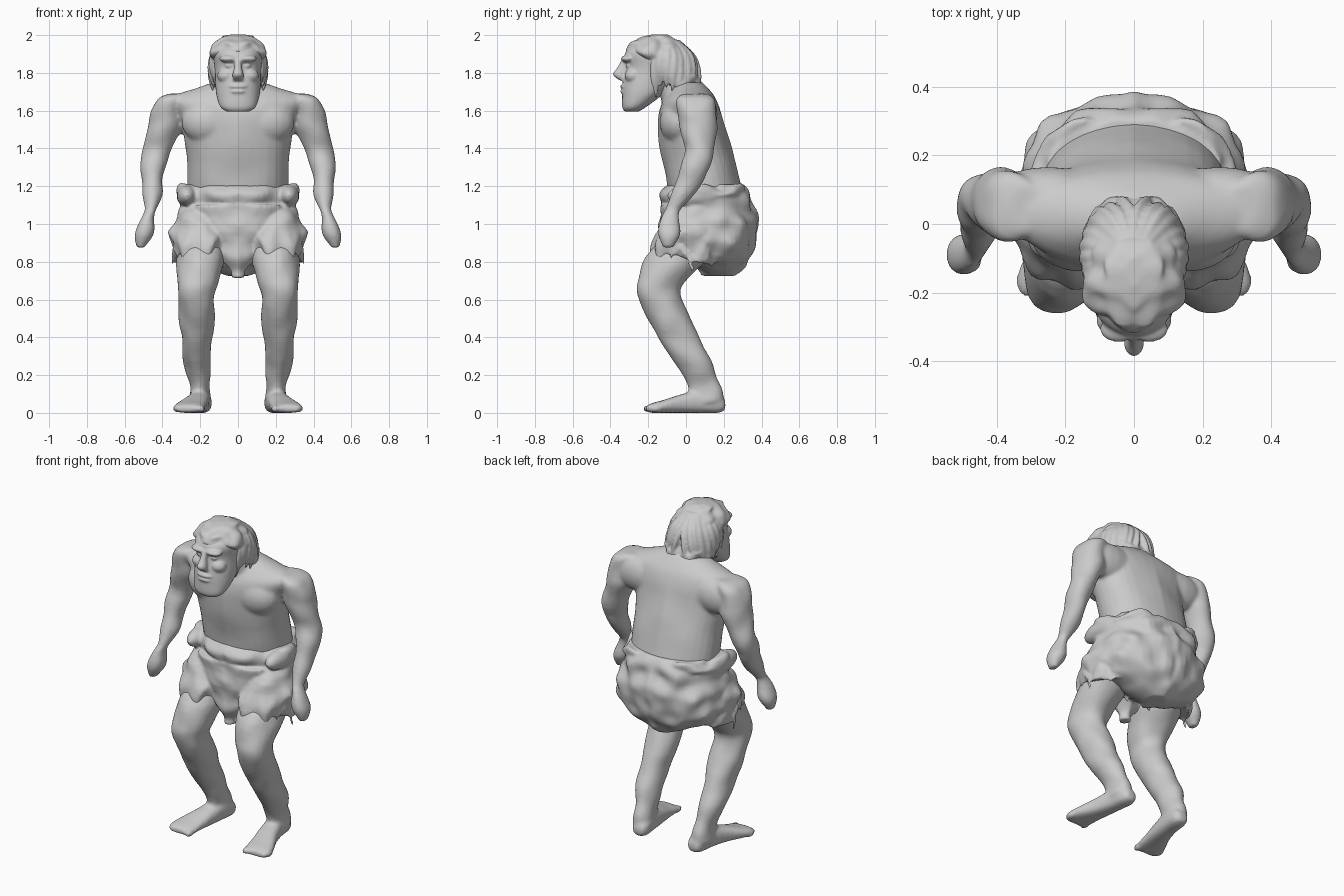
import bpy, bmesh, math, random
from mathutils import Vector, noise

random.seed(4)
cube = bpy.data.objects.get("Cube")
if cube:
    bpy.data.objects.remove(cube, do_unlink=True)

clay = bpy.data.materials.new("clay grey")
clay.use_nodes = True
colour = (0.6, 0.6, 0.6, 1)
clay.diffuse_color = colour
clay.node_tree.nodes["Principled BSDF"].inputs["Base Color"].default_value = colour


def finish(name, bm, mirror=False):
    """Turn a bmesh into an object, copied across x when asked."""
    if mirror:
        copy = bmesh.ops.duplicate(bm, geom=bm.verts[:] + bm.edges[:] + bm.faces[:])["geom"]
        for v in copy:
            if isinstance(v, bmesh.types.BMVert):
                v.co.x *= -1
    bmesh.ops.recalc_face_normals(bm, faces=bm.faces)
    mesh = bpy.data.meshes.new(name)
    bm.to_mesh(mesh)
    bm.free()
    mesh.materials.append(clay)
    obj = bpy.data.objects.new(name, mesh)
    bpy.context.collection.objects.link(obj)
    return obj


def fuse(name, parts, voxel, smooth):
    """Join overlapping parts and blend them into one skin."""
    bpy.ops.object.select_all(action="DESELECT")
    for part in parts:
        part.select_set(True)
    bpy.context.view_layer.objects.active = parts[0]
    bpy.ops.object.join()
    obj = parts[0]
    obj.name = name
    remesh = obj.modifiers.new("Blend", "REMESH")
    remesh.mode = "VOXEL"
    remesh.voxel_size = voxel
    remesh.use_smooth_shade = True
    soften = obj.modifiers.new("Soften", "SMOOTH")
    soften.iterations = smooth


def spline(rows, steps):
    """Catmull-Rom interpolation through the rows."""
    out = []
    for i in range(len(rows) - 1):
        a, b = rows[max(i - 1, 0)], rows[i]
        c, d = rows[i + 1], rows[min(i + 2, len(rows) - 1)]
        for s in range(steps):
            t = s / steps
            out.append([q + t / 2 * (r - p + t * (2*p - 5*q + 4*r - u + t * (3*(q - r) + u - p)))
                        for p, q, r, u in zip(a, b, c, d)])
    return out + [list(rows[-1])]


def rough(p, size):
    """Noise that is the same on both sides of the body."""
    return noise.noise(Vector((abs(p.x), p.y, p.z)) * size)


def loft(name, rows, axis="z", sides=32, steps=4, power=2.0, lump=0.0, size=9,
         mirror=False, hem=0.0):
    """Skin rings (x, y, z, radius, radius) stacked along z or along y."""
    bm = bmesh.new()
    rings = []
    sections = spline(rows, steps)
    for k, (x, y, z, ra, rb) in enumerate(sections):
        ring = []
        for j in range(sides):
            a = math.tau * j / sides
            c, s = math.cos(a), math.sin(a)
            u = math.copysign(abs(c) ** (2 / power), c) * max(ra, 0.003)
            v = math.copysign(abs(s) ** (2 / power), s) * max(rb, 0.003)
            p = Vector((x + u, y + v, z) if axis == "z" else (x + u, y, z + v))
            out = Vector((c, s, 0) if axis == "z" else (c, 0, s))
            p += out * lump * rough(p, size)
            p.z += hem * (k / len(sections)) ** 3 * noise.noise(out * 3 + Vector((x, 5, 1)))
            ring.append(bm.verts.new(p))
        rings.append(ring)
    for r0, r1 in zip(rings, rings[1:]):
        for j in range(sides):
            n = (j + 1) % sides
            bm.faces.new((r0[j], r0[n], r1[n], r1[j]))
    bm.faces.new(rings[0])
    bm.faces.new(rings[-1])
    return finish(name, bm, mirror)


def span(rows):
    """Convert (z, front, back, half width) to centred rings."""
    return [(0, (f + b) / 2, z, w, (b - f) / 2) for z, f, b, w in rows]


def blob(name, centre, scale, mirror=False):
    bm = bmesh.new()
    bmesh.ops.create_uvsphere(bm, u_segments=20, v_segments=12, radius=1)
    for v in bm.verts:
        v.co = Vector(centre) + v.co * Vector(scale)
    return finish(name, bm, mirror)


# Hunched torso with broad, sloping shoulders
body = [
    loft("torso", span([
        (1.1, -.09, .32, .26), (1.25, -.11, .285, .27), (1.4, -.135, .24, .275),
        (1.52, -.15, .205, .29), (1.6, -.14, .185, .33), (1.65, -.12, .165, .36),
        (1.685, -.095, .145, .33), (1.72, -.075, .115, .22), (1.75, -.06, .085, .13)]),
        power=2.1, lump=.01, size=6),
    blob("chest_muscle", (.15, -.04, 1.54), (.15, .1, .12), True),
    blob("shoulder_blade", (.25, .085, 1.58), (.17, .082, .11), True),
    loft("neck", span([(1.62, -.12, .15, .17), (1.72, -.15, .095, .125), (1.82, -.17, .04, .1)]))]

# Arms with closed hands
body += [
    loft("arm", [
        (.31, .05, 1.69, .05, .07), (.345, .05, 1.665, .08, .1),
        (.372, .055, 1.61, .09, .105), (.388, .06, 1.52, .086, .098),
        (.42, .065, 1.42, .076, .08), (.45, .05, 1.3, .064, .08),
        (.455, -.005, 1.18, .054, .066), (.458, -.06, 1.09, .038, .047),
        (.472, -.08, 1.04, .034, .05), (.50, -.09, .95, .046, .054),
        (.515, -.095, .875, .024, .032)],
        sides=24, lump=.015, mirror=True),
    blob("thumb", (.468, -.115, .98), (.02, .024, .05), True)]

# Bent legs
body += [
    loft("leg", [
        (.18, .08, .98, .13, .15), (.195, -.05, .82, .13, .165),
        (.21, -.13, .7, .11, .13), (.215, -.143, .62, .098, .117),
        (.22, -.09, .5, .092, .117), (.22, -.03, .38, .083, .107),
        (.215, .05, .24, .065, .097), (.205, .095, .14, .054, .09),
        (.20, .11, .06, .053, .087)],
        sides=24, lump=.015, mirror=True),
    # Feet turned outward
    loft("foot", [
        (.19, .208, .04, .03, .025), (.19, .17, .05, .05, .05),
        (.20, .08, .06, .056, .06), (.22, -.02, .05, .064, .05),
        (.25, -.12, .034, .08, .034), (.26, -.18, .026, .083, .026),
        (.262, -.21, .022, .065, .016)],
        axis="y", sides=24, power=2.5, mirror=True)]
for i in range(5):
    body.append(blob("toe", (.195 + .033 * i, -.195 + .008 * i, .022),
                     (.02 - .001 * i, .033, .021), True))
fuse("body", body, .011, 4)

# Fur loincloth: seat, waist roll, leg pieces and front flap
cloth = [
    loft("loincloth_seat", span([
        (1.21, -.10, .31, .27), (1.16, -.125, .335, .3), (1.08, -.12, .365, .31),
        (1.0, -.125, .38, .335), (.9, -.10, .37, .335), (.83, -.02, .345, .28),
        (.77, .04, .305, .17), (.725, .08, .26, .07)]),
        sides=56, steps=5, power=1.9, lump=.035, size=10),
    loft("loincloth_leg", [
        (.18, .07, 1.1, .11, .13), (.195, .04, 1.0, .15, .17),
        (.205, .01, .9, .155, .195), (.205, 0, .81, .14, .185)],
        sides=40, lump=.03, size=11, hem=.15, mirror=True),
    loft("front_flap", [
        (0, -.06, 1.1, .24, .07), (0, -.07, .96, .16, .07), (0, -.08, .85, .10, .06),
        (0, -.085, .77, .058, .045), (0, -.085, .715, .035, .03)], lump=.025, size=12),
    blob("hip_fold", (.27, .04, 1.15), (.055, .14, .06), True)]
bm = bmesh.new()
loops = []
for i in range(64):
    a = math.tau * i / 64
    c, s = math.cos(a), math.sin(a)
    ring = []
    for j in range(12):
        t = math.tau * j / 12
        p = Vector((c * (.275 + .035 * math.cos(t)), .105 + s * (.205 + .03 * math.cos(t)),
                    1.165 + .035 * math.sin(t)))
        p += Vector((c, s, .6)) * .05 * rough(p, 9)
        ring.append(bm.verts.new(p))
    loops.append(ring)
for i in range(64):
    r0, r1 = loops[i], loops[(i + 1) % 64]
    for j in range(12):
        bm.faces.new((r0[j], r1[j], r1[(j + 1) % 12], r0[(j + 1) % 12]))
cloth.append(finish("waist_roll", bm))
fuse("loincloth", cloth, .01, 3)

# Head with long jaw and heavy brow
fuse("head", [
    loft("skull", span([
        (1.595, -.325, -.25, .06), (1.62, -.338, -.21, .094), (1.68, -.338, -.13, .114),
        (1.74, -.335, -.07, .12), (1.8, -.325, -.02, .122), (1.84, -.318, -.01, .126),
        (1.9, -.325, -.02, .13), (1.94, -.29, -.04, .115), (1.97, -.23, -.08, .07)]), power=2.2),
    loft("nose", [
        (0, -.32, 1.88, .016, .016), (0, -.337, 1.83, .02, .026),
        (0, -.351, 1.79, .029, .036), (0, -.33, 1.76, .026, .02)], sides=16),
    blob("brow", (.045, -.307, 1.875), (.055, .038, .02), True),
    blob("eye", (.048, -.302, 1.838), (.022, .018, .012), True),
    blob("cheek", (.06, -.28, 1.785), (.05, .045, .04), True),
    blob("upper_lip", (0, -.328, 1.728), (.048, .022, .012)),
    blob("lower_lip", (0, -.328, 1.702), (.042, .022, .012))], .007, 3)

# Hair cap with ragged hanging locks swept back from the crown
hair = [loft("hair_cap", span([
    (1.68, -.09, .075, .11), (1.73, -.12, .085, .138), (1.8, -.18, .068, .148),
    (1.86, -.24, .035, .148), (1.91, -.322, 0, .142), (1.96, -.29, -.035, .118),
    (1.99, -.23, -.07, .085), (2.003, -.18, -.1, .04)]),
    sides=48, lump=.03, size=18)]
for i in range(11):
    a = math.radians(-58 + 14 * i)
    tip = max(1.69, 1.75 - .03 * i) + random.uniform(-.025, .045)
    wide = random.uniform(.8, 1.3)
    rows = []
    for k, (reach, r) in enumerate(((.5, .01), (.88, .022), (1, .026), (1, .022), (.93, .005))):
        turn = a - .12 * k + .2
        z = 1.975 + (tip - 1.975) * k / 4
        rows.append((math.cos(turn) * .143 * reach, -.115 + .013 * k + math.sin(turn) * .14 * reach,
                     z, r * .7, r * wide))
    hair.append(loft("hair_lock", rows, sides=10, steps=3, mirror=True))
fuse("hair", hair, .007, 2)
